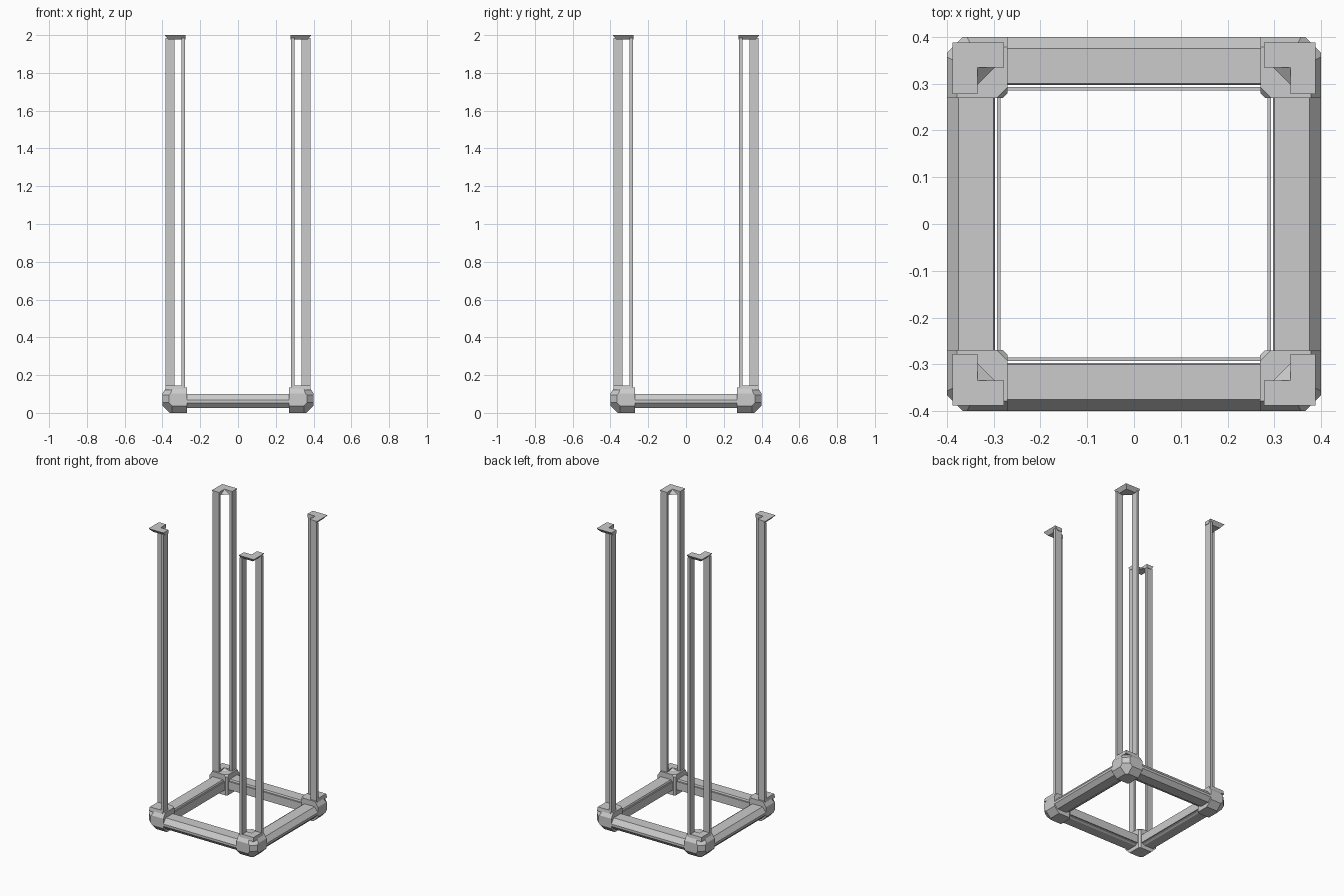
import bpy, bmesh
from mathutils import Vector, Matrix
from math import pi

if "Cube" in bpy.data.objects:
    bpy.data.objects.remove(bpy.data.objects["Cube"])


def finish(bm, name, turn):
    bmesh.ops.recalc_face_normals(bm, faces=bm.faces[:])
    bm.transform(Matrix.Rotation(turn * pi / 2, 4, 'Z'))
    me = bpy.data.meshes.new(name)
    bm.to_mesh(me)
    bm.free()
    bpy.context.collection.objects.link(bpy.data.objects.new(name, me))


def loft(bm, a, b):
    """Solid between two matching outlines."""
    va = [bm.verts.new(p) for p in a]
    vb = [bm.verts.new(p) for p in b]
    n = len(va)
    bm.faces.new(va)
    bm.faces.new(vb[::-1])
    for i in range(n):
        j = (i + 1) % n
        bm.faces.new((va[i], va[j], vb[j], vb[i]))


def box(bm, lo, hi):
    q = [(lo[0], lo[1]), (hi[0], lo[1]), (hi[0], hi[1]), (lo[0], hi[1])]
    loft(bm, [(x, y, lo[2]) for x, y in q], [(x, y, hi[2]) for x, y in q])


def ell(a, b, c, z):
    """L outline from the outer corner: outer edge a, arm end b, inner edge c."""
    pts = [(a, a), (b, a), (b, c), (c, c), (c, b), (a, b)]
    return [(x - .4, y - .4, z) for x, y in pts]


def gusset(bm, c, g, z0, z1):
    """Sloped fillet in the inner corner of an L."""
    o = c - .4
    v = [bm.verts.new(p) for p in
         ((o, o, z0), (o + g, o, z0), (o, o + g, z0), (o, o, z1))]
    for f in ((0, 1, 2), (0, 1, 3), (1, 2, 3), (2, 0, 3)):
        bm.faces.new([v[i] for i in f])


def corner_block(turn):
    bm = bmesh.new()
    box(bm, (-.4, -.4, 0), (-.27, -.27, .135))
    # chamfer planes: normal, distance from the outer bottom corner
    cuts = [((1, 1, 0), .034), ((1, 0, 1), .037), ((0, 1, 1), .037),
            ((1, 1, 1), .088),
            ((1.5, 0, -1), -.103), ((0, 1.5, -1), -.103),
            ((1, 1, -1), -.06),
            ((-1, -1, 0), -.25), ((-1, -1, -1), -.372)]
    for n, d in cuts:
        n = Vector(n)
        co = Vector((-.4, -.4, 0)) + n * (d / n.length_squared)
        r = bmesh.ops.bisect_plane(bm, geom=bm.verts[:] + bm.edges[:] + bm.faces[:],
                                   plane_co=co, plane_no=n, clear_inner=True)
        edges = [e for e in r['geom_cut'] if isinstance(e, bmesh.types.BMEdge)]
        if edges:
            bmesh.ops.holes_fill(bm, edges=edges, sides=0)
    finish(bm, "corner_block", turn)


def beam(turn):
    prof = [(-.4, .053), (-.4, .068), (-.375, .1), (-.3, .1),
            (-.297, .094), (-.297, .034), (-.31, .026), (-.375, .026)]
    bm = bmesh.new()
    loft(bm, [(-.275, y, z) for y, z in prof], [(.275, y, z) for y, z in prof])
    finish(bm, "base_beam", turn)
    # thin rail on the inner side
    bm = bmesh.new()
    box(bm, (-.275, -.293, .036), (.275, -.285, .09))
    finish(bm, "inner_rail", turn)


def posts(turn):
    bm = bmesh.new()
    box(bm, (-.383, -.298, .1), (-.337, -.281, 1.985))
    box(bm, (-.298, -.383, .1), (-.281, -.337, 1.985))
    finish(bm, "upright_pair", turn)


def brackets(turn):
    # collar seated on the block
    bm = bmesh.new()
    loft(bm, ell(.014, .12, .065, .12), ell(.018, .1, .065, .146))
    gusset(bm, .065, .038, .134, .146)
    finish(bm, "lower_collar", turn)
    # cap bracket joining both uprights, undercut on the outside
    bm = bmesh.new()
    loft(bm, ell(.032, .122, .065, 1.976), ell(.012, .122, .065, 2.0))
    gusset(bm, .065, .038, 1.976, 2.0)
    finish(bm, "top_bracket", turn)


for k in range(4):
    corner_block(k)
    beam(k)
    posts(k)
    brackets(k)
